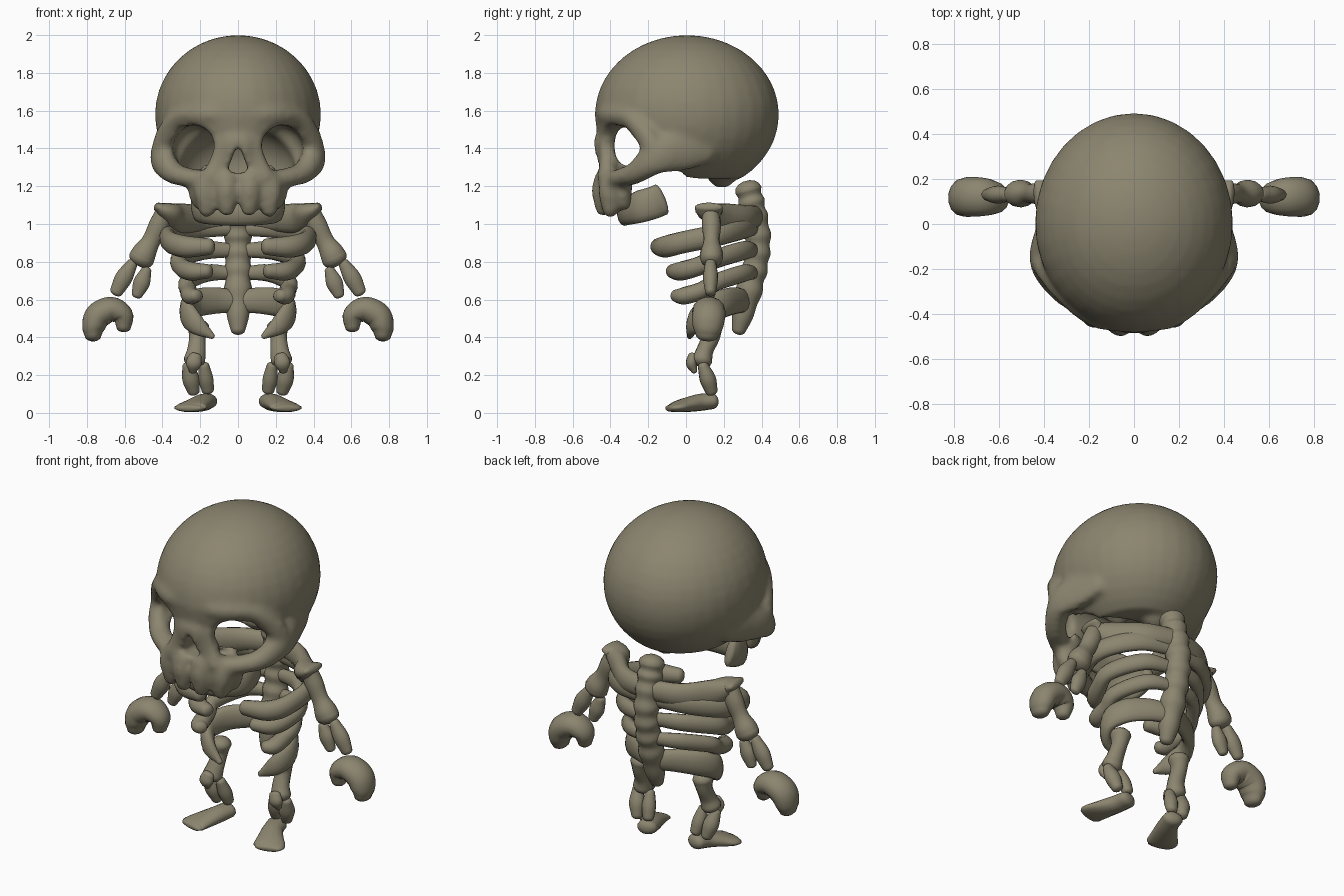
import bpy, bmesh, math
from mathutils import Vector, Matrix

bone = bpy.data.materials.new("bone")
bone.diffuse_color = (0.26, 0.235, 0.16, 1)


def finish(bm, name, mirror=False):
    me = bpy.data.meshes.new(name)
    bmesh.ops.recalc_face_normals(bm, faces=bm.faces)
    bm.to_mesh(me)
    bm.free()
    me.materials.append(bone)
    ob = bpy.data.objects.new(name, me)
    bpy.context.collection.objects.link(ob)
    bpy.context.view_layer.objects.active = ob
    for f in me.polygons:
        f.use_smooth = True
    if mirror:
        ob.modifiers.new("mirror", 'MIRROR').use_mirror_merge = False
    return ob


def spline(pts, steps):
    p = [Vector(q) for q in pts]
    p = [2 * p[0] - p[1]] + p + [2 * p[-1] - p[-2]]
    out = []
    for i in range(1, len(p) - 2):
        a, b, c, d = p[i - 1:i + 3]
        for k in range(steps):
            t = k / steps
            out.append(0.5 * (2 * b + (c - a) * t + (2 * a - 5 * b + 4 * c - d) * t * t
                              + (3 * b - a - 3 * c + d) * t ** 3))
    return out + [p[-2]]


def sweep(bm, pts, ref=(0, 0, 1), steps=5, sides=14, flip=1):
    """Rounded tube through (x, y, z, radius along ref, radius across)."""
    s = spline(pts, steps)
    c = [Vector((q[0] * flip, q[1], q[2])) for q in s]
    rings = []
    n = len(c)
    for i in range(n):
        t = (c[min(i + 1, n - 1)] - c[max(i - 1, 0)]).normalized()
        u = Vector(ref)
        u = (u - t * u.dot(t)).normalized()
        v = t.cross(u)
        a, b = s[i][3], s[i][4]
        cap = [(0, 1)]
        r = min(a, b) * 0.7
        angs = [(math.sin(h), math.cos(h)) for h in (0.45, 0.9, 1.3)]
        if i == 0:
            cap = [(-r * x, y) for x, y in reversed(angs)] + cap
        if i == n - 1:
            cap = cap + [(r * x, y) for x, y in angs]
        for off, k in cap:
            rings.append([bm.verts.new(c[i] + t * off + u * a * k * math.cos(w) + v * b * k * math.sin(w))
                          for w in (2 * math.pi * j / sides for j in range(sides))])
    for r0, r1 in zip(rings, rings[1:]):
        for j in range(sides):
            m = (j + 1) % sides
            bm.faces.new((r0[j], r0[m], r1[m], r1[j]))
    bm.faces.new(rings[0])
    bm.faces.new(rings[-1])


def ball(bm, loc, rad):
    bmesh.ops.create_uvsphere(bm, u_segments=32, v_segments=20, radius=1,
                              matrix=Matrix.Translation(loc) @ Matrix.Diagonal((*rad, 1)))


def box(bm, loc, size):
    bmesh.ops.create_cube(bm, size=1, matrix=Matrix.Translation(loc) @ Matrix.Diagonal((*size, 1)))


def part(name, pts, mirror=True, **kw):
    bm = bmesh.new()
    sweep(bm, pts, **kw)
    return finish(bm, name, mirror)


def apply(ob, kind, **kw):
    m = ob.modifiers.new("m", kind)
    for k, v in kw.items():
        setattr(m, k, v)
    bpy.context.view_layer.objects.active = ob
    bpy.ops.object.modifier_apply(modifier=m.name)


def cut(ob, build, fuse=False):
    bm = bmesh.new()
    build(bm)
    c = finish(bm, "cutter")
    c.hide_render = True
    if fuse:
        apply(c, 'REMESH', mode='VOXEL', voxel_size=0.0137)
    apply(ob, 'BOOLEAN', operation='DIFFERENCE', object=c, solver='EXACT')
    bpy.data.objects.remove(c)


# cranium with flat underside
bm = bmesh.new()
ball(bm, (0, 0.005, 1.58), (0.44, 0.488, 0.42))
skull = finish(bm, "skull")
cut(skull, lambda b: box(b, (0, 0, 1.03), (2, 2, 0.42)))

# brow, cheekbones, nose bridge and upper jaw fused onto the cranium
bm = bmesh.new()
bm.from_mesh(skull.data)
ball(bm, (0, 0.19, 1.25), (0.08, 0.07, 0.06))
sweep(bm, [(0, -0.44, 1.48, 0.1, 0.03), (0, -0.46, 1.42, 0.08, 0.03), (0, -0.42, 1.3, 0.11, 0.05)], ref=(1, 0, 0))
for s in (1, -1):
    sweep(bm, [(0, -0.425, 1.58, 0.07, 0.06), (0.17, -0.4, 1.58, 0.06, 0.06), (0.31, -0.3, 1.565, 0.05, 0.05),
               (0.39, -0.21, 1.46, 0.06, 0.045), (0.415, -0.16, 1.37, 0.05, 0.05)], flip=s)
    sweep(bm, [(0.08, -0.41, 1.23, 0.05, 0.06), (0.22, -0.36, 1.24, 0.05, 0.06), (0.34, -0.27, 1.27, 0.06, 0.06),
               (0.405, -0.16, 1.35, 0.09, 0.06), (0.385, -0.02, 1.39, 0.11, 0.05),
               (0.35, 0.12, 1.41, 0.09, 0.04)], flip=s)
    sweep(bm, [(0.1, -0.43, 1.44, 0.035, 0.03), (0.105, -0.42, 1.34, 0.045, 0.04), (0.14, -0.42, 1.24, 0.06, 0.05)],
          ref=(1, 0, 0), flip=s)
    # teeth
    for x, y, z in ((0.058, -0.435, 1.07), (0.165, -0.4, 1.065), (0.195, -0.33, 1.1)):
        sweep(bm, [(x, y, 1.25, 0.055, 0.05), (x * 1.04, y - 0.01, 1.17, 0.062, 0.055), (x, y, z, 0.043, 0.043)],
              ref=(1, 0, 0), flip=s)
box(bm, (0, -0.37, 1.2), (0.32, 0.14, 0.13))
bpy.data.objects.remove(skull)
skull = finish(bm, "skull")
apply(skull, 'REMESH', mode='VOXEL', voxel_size=0.016)


# eye sockets, passage behind the nose, hollow open to the underside, triangular nose opening
def openings(b):
    for s in (1, -1):
        for x, z, r in ((0.24, 1.415, 0.11), (0.26, 1.4, 0.1)):
            sweep(b, [(x, -0.6, z, r, r + 0.005), (x, -0.42, z, r, r + 0.005), (x - 0.02, -0.15, z, r, r)],
                  flip=s, sides=20)
    sweep(b, [(x, -0.325, 1.415, 0.105, 0.055) for x in (-0.3, 0, 0.3)])
    ball(b, (0, -0.1, 1.3), (0.3, 0.22, 0.22))
    tri = [b.verts.new((x, y, z)) for y in (-0.6, -0.33) for x, z in ((-0.062, 1.27), (0.062, 1.27), (0, 1.43))]
    bmesh.ops.convex_hull(b, input=tri)


cut(skull, openings, fuse=True)
apply(skull, 'REMESH', mode='VOXEL', voxel_size=0.016)
apply(skull, 'SMOOTH', factor=0.5, iterations=6)
for f in skull.data.polygons:
    f.use_smooth = True

# lower jaw
half = [(0.21, -0.13, 1.13, 0.085, 0.03), (0.215, -0.18, 1.11, 0.085, 0.035),
        (0.195, -0.25, 1.09, 0.085, 0.04), (0.12, -0.305, 1.07, 0.075, 0.04)]
part("lower_jaw", half + [(0, -0.325, 1.06, 0.07, 0.04)] + [(-p[0], *p[1:]) for p in reversed(half)], mirror=False)

# bumpy spine
path = spline([(0, 0.33, 1.18), (0, 0.355, 1.08), (0, 0.38, 0.94), (0, 0.37, 0.8), (0, 0.335, 0.65),
               (0, 0.28, 0.44)], 3)
spine = []
for i, p in enumerate(path):
    k = (1.0 if i % 2 == 0 else 0.87) * (1 if p.z > 0.6 else 0.5 + 0.5 * (p.z - 0.4) / 0.2)
    spine.append((*p, 0.075 * k, 0.073 * k))
part("spine", spine, mirror=False, ref=(1, 0, 0), steps=4)

# shoulder girdle
part("shoulder_blade", [(0, 0.37, 1.04, 0.06, 0.05), (0.18, 0.32, 1.03, 0.07, 0.045), (0.31, 0.2, 1.03, 0.08, 0.05),
                        (0.37, 0.13, 1.06, 0.055, 0.07), (0.425, 0.12, 1.09, 0.025, 0.075)])

# three pairs of ribs
for name, w, back, front, tip, tipx, r in (("upper_rib", 0.365, 0.98, 0.88, -0.15, 0.15, 0.058),
                                           ("middle_rib", 0.31, 0.86, 0.75, -0.07, 0.16, 0.05),
                                           ("lower_rib", 0.27, 0.74, 0.62, -0.05, 0.22, 0.046)):
    part(name, [(0.02, 0.36, back, r * 0.7, 0.03), (w * 0.6, 0.31, back, r, 0.035),
                (w, 0.16, back * 0.6 + front * 0.4, r, 0.04),
                (w * 0.97, tip + 0.13, back * 0.22 + front * 0.78, r, 0.045),
                (w * 0.6 + tipx * 0.4, tip + 0.04, front, r, 0.05), (tipx, tip, front, r * 0.75, 0.04)])

# pelvis wings curling forward to a point
part("pelvis", [(0.02, 0.31, 0.59, 0.06, 0.04), (0.12, 0.27, 0.595, 0.07, 0.035), (0.225, 0.2, 0.58, 0.075, 0.035),
                (0.27, 0.11, 0.54, 0.07, 0.04), (0.225, 0.04, 0.47, 0.055, 0.035), (0.135, 0.02, 0.405, 0.015, 0.015)])

# arms
Y = (0, 1, 0)
part("upper_arm", [(0.395, 0.13, 1.06, 0.045, 0.045), (0.42, 0.135, 0.99, 0.05, 0.055),
                   (0.46, 0.135, 0.91, 0.043, 0.05), (0.495, 0.135, 0.85, 0.06, 0.065),
                   (0.512, 0.135, 0.815, 0.06, 0.07)], ref=Y)
part("forearm_inner", [(0.485, 0.13, 0.755, 0.028, 0.028), (0.51, 0.13, 0.69, 0.036, 0.045),
                       (0.535, 0.13, 0.625, 0.025, 0.03)], ref=Y)
part("forearm_outer", [(0.56, 0.13, 0.79, 0.03, 0.03), (0.605, 0.13, 0.715, 0.04, 0.047),
                       (0.645, 0.13, 0.64, 0.028, 0.035)], ref=Y)
part("hand", [(0.605, 0.11, 0.455, 0.045, 0.04), (0.61, 0.115, 0.515, 0.07, 0.057), (0.67, 0.12, 0.548, 0.085, 0.068),
              (0.74, 0.12, 0.515, 0.088, 0.072), (0.765, 0.115, 0.455, 0.08, 0.062), (0.768, 0.11, 0.41, 0.06, 0.045)],
     ref=Y)

# legs
part("thigh", [(0.21, 0.135, 0.455, 0.06, 0.06), (0.215, 0.13, 0.4, 0.048, 0.045), (0.22, 0.1, 0.33, 0.045, 0.05),
               (0.23, 0.085, 0.28, 0.055, 0.058)], ref=Y)
part("kneecap", [(0.225, 0.035, 0.3, 0.025, 0.035), (0.235, 0.03, 0.26, 0.03, 0.042), (0.24, 0.045, 0.22, 0.015, 0.02)],
     ref=Y)
part("shin_outer", [(0.265, 0.09, 0.25, 0.028, 0.03), (0.25, 0.115, 0.18, 0.043, 0.046),
                    (0.235, 0.135, 0.115, 0.033, 0.033)], ref=Y)
part("shin_inner", [(0.18, 0.09, 0.25, 0.028, 0.028), (0.17, 0.115, 0.18, 0.038, 0.04),
                    (0.16, 0.135, 0.12, 0.03, 0.033)], ref=Y)
part("foot", [(0.165, 0.14, 0.062, 0.042, 0.058), (0.185, 0.07, 0.055, 0.045, 0.06), (0.22, 0.0, 0.042, 0.038, 0.075),
              (0.25, -0.055, 0.03, 0.027, 0.09), (0.26, -0.085, 0.024, 0.018, 0.075)])
